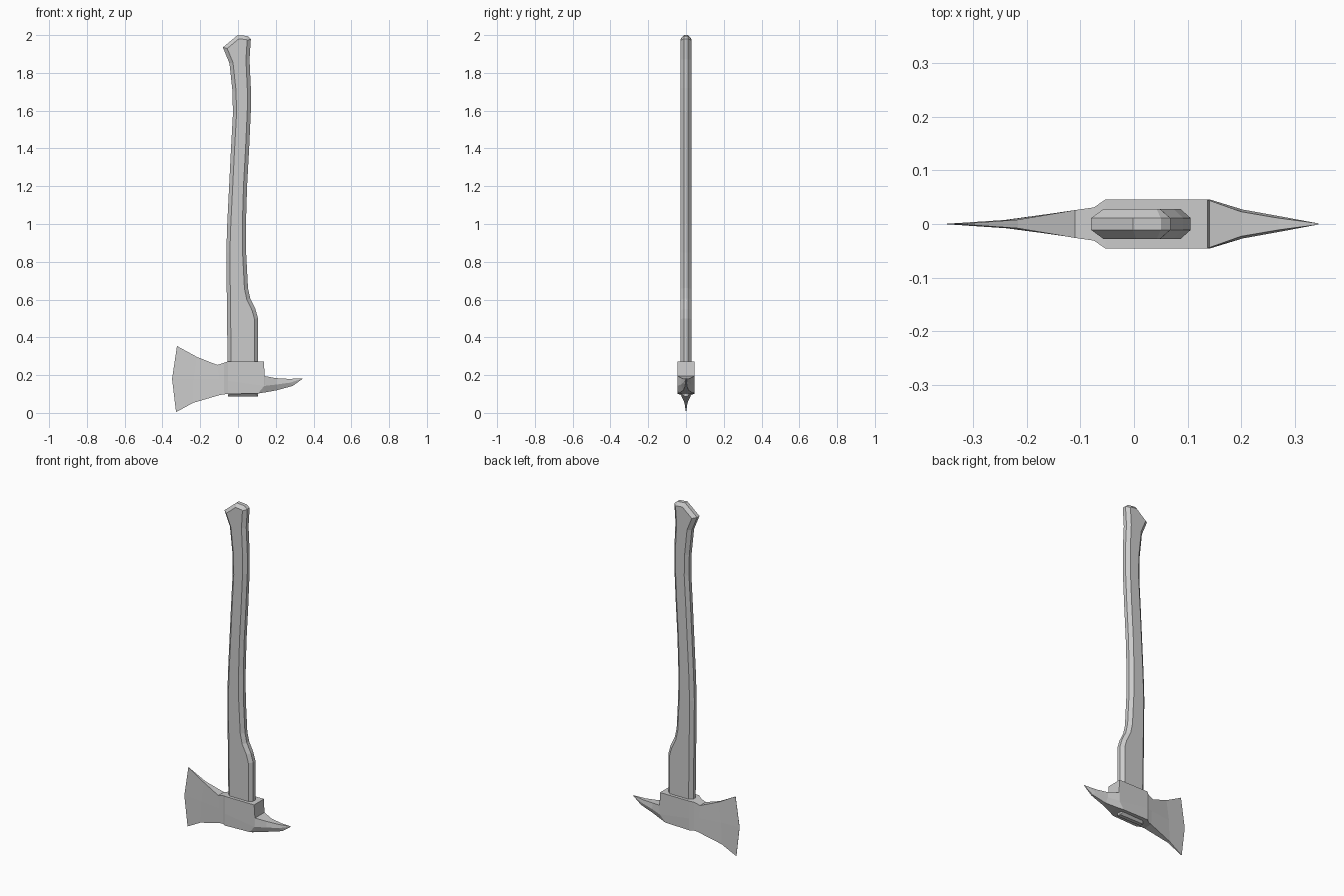
import bpy
import bmesh
from mathutils import Vector


def make_object(name, rings):
    """Skin equal-length closed rings of points and cap both ends."""
    bm = bmesh.new()
    loops = [[bm.verts.new(p) for p in ring] for ring in rings]
    n = len(loops[0])
    for a, b in zip(loops, loops[1:]):
        for i in range(n):
            j = (i + 1) % n
            bm.faces.new((a[i], a[j], b[j], b[i]))
    bm.faces.new(loops[0])
    bm.faces.new(loops[-1])
    bmesh.ops.recalc_face_normals(bm, faces=bm.faces)
    mesh = bpy.data.meshes.new(name)
    bm.to_mesh(mesh)
    bm.free()
    obj = bpy.data.objects.new(name, mesh)
    bpy.context.collection.objects.link(obj)
    return obj


def inset(points, dist):
    """Mitred inward offset of a counter-clockwise outline."""
    result = []
    pts = [Vector(p) for p in points]
    for i, p in enumerate(pts):
        a = (p - pts[i - 1]).normalized()
        b = (pts[(i + 1) % len(pts)] - p).normalized()
        na, nb = Vector((-a.y, a.x)), Vector((-b.y, b.x))
        result.append(p + (na + nb) * dist / max(0.6, 1 + na.dot(nb)))
    return result


# Curved handle: side outline (x, z) with chamfered long edges
right = [(0.106, 0.088), (0.106, 0.50), (0.092, 0.55), (0.065, 0.605),
         (0.053, 0.66), (0.043, 0.85), (0.042, 1.0), (0.048, 1.2),
         (0.059, 1.4), (0.068, 1.6), (0.068, 1.72), (0.061, 1.87),
         (0.068, 1.98)]
top = [(0.05, 1.995), (-0.002, 2.0), (-0.08, 1.935)]
left = [(-0.045, 1.85), (-0.029, 1.7), (-0.027, 1.58), (-0.037, 1.4),
        (-0.047, 1.2), (-0.057, 1.0), (-0.062, 0.85), (-0.058, 0.5),
        (-0.053, 0.088)]
outline = right + top + left
inner = inset(outline, 0.019)
make_object("handle", [[(p[0], y, p[1]) for p in pts] for pts, y in
                       ((inner, -0.028), (outline, -0.011),
                        (outline, 0.011), (inner, 0.028))])

# Axe head from cutting edge to pick tip:
# (x, z, half width) for the top, middle and bottom of each section
sections = [
    ((-0.323, 0.354, 0.0005), (-0.349, 0.18, 0.0005), (-0.328, 0.004, 0.0005)),
    ((-0.217, 0.296, 0.008), (-0.234, 0.18, 0.008), (-0.238, 0.053, 0.008)),
    ((-0.110, 0.254, 0.026), (-0.100, 0.18, 0.027), (-0.095, 0.095, 0.027)),
    ((-0.075, 0.265, 0.031), (-0.075, 0.18, 0.031), (-0.075, 0.098, 0.031)),
    ((-0.053, 0.272, 0.046), (-0.053, 0.17, 0.046), (-0.053, 0.10, 0.046)),
    ((0.137, 0.272, 0.046), (0.139, 0.143, 0.046), (0.106, 0.103, 0.043)),
    ((0.141, 0.195, 0.044), (0.141, 0.143, 0.046), (0.140, 0.108, 0.032)),
    ((0.200, 0.184, 0.023), (0.203, 0.150, 0.027), (0.206, 0.12, 0.013)),
    ((0.270, 0.180, 0.011), (0.275, 0.160, 0.014), (0.290, 0.143, 0.005)),
    ((0.345, 0.183, 0.001), (0.344, 0.182, 0.001), (0.343, 0.181, 0.001)),
]
make_object("axe_head", [[(x, -w, z) for x, z, w in s] +
                         [(x, w, z) for x, z, w in reversed(s)]
                         for s in sections])
